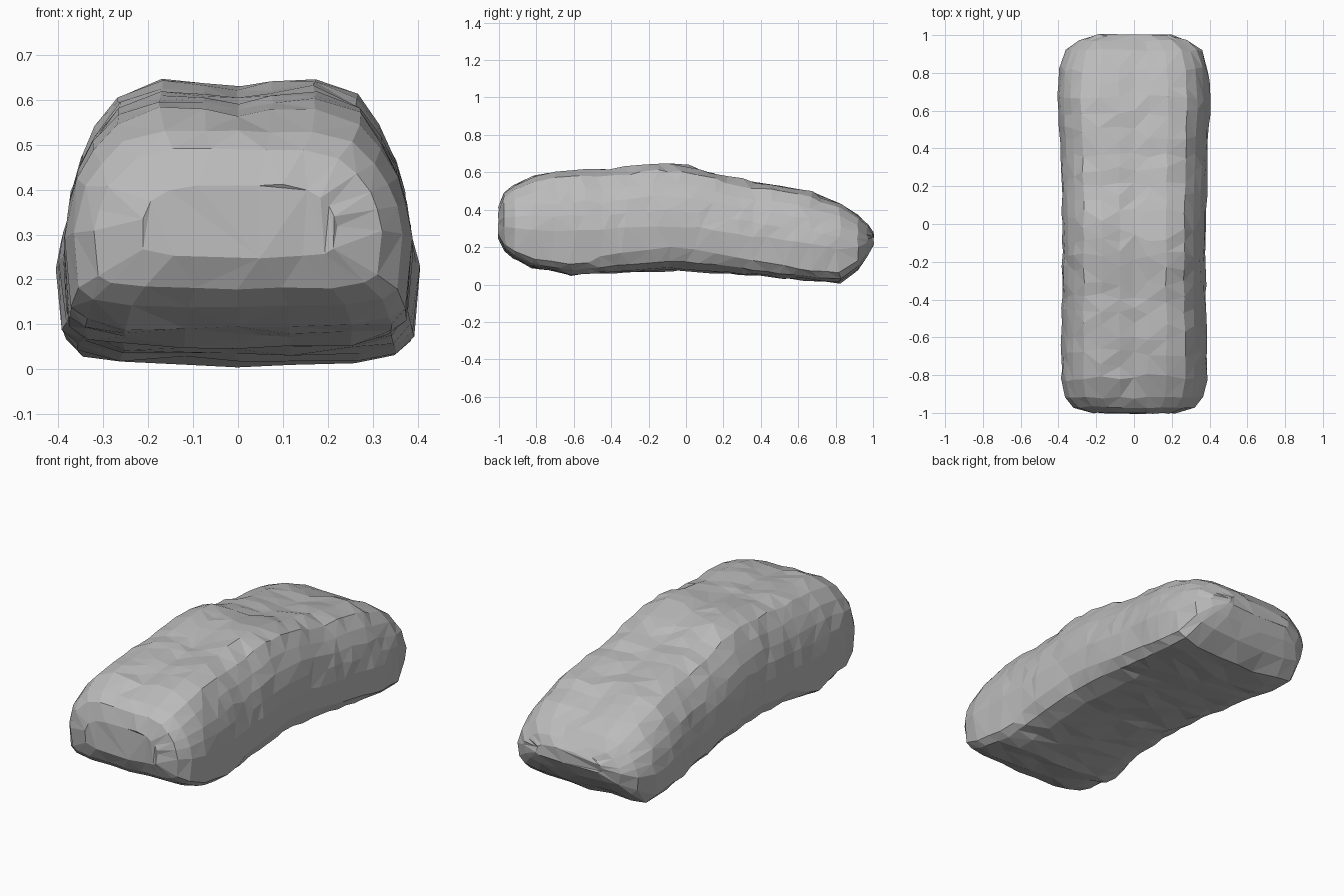
import bpy, bmesh, random
from mathutils import Vector

random.seed(4)
cube = bpy.data.objects.get("Cube")
if cube:
    bpy.data.objects.remove(cube, do_unlink=True)

stone = bpy.data.materials.new("stone grey")
stone.use_nodes = True
stone.diffuse_color = (0.5, 0.5, 0.5, 1)
stone.node_tree.nodes["Principled BSDF"].inputs["Base Color"].default_value = (0.5, 0.5, 0.5, 1)

# Body stations: y, bottom z, top z, half width, bottom corner height
STATIONS = [
    (-1.0, .25, .41, .22, .02), (-.97, .18, .49, .32, .03),
    (-.92, .14, .53, .365, .04), (-.82, .09, .58, .385, .05),
    (-.6, .05, .61, .385, .05), (-.4, .065, .615, .38, .1),
    (-.14, .075, .645, .38, .12), (0, .075, .635, .38, .12),
    (.2, .06, .58, .385, .1), (.4, .045, .54, .39, .08),
    (.65, .02, .505, .405, .06), (.82, .01, .435, .395, .06),
    (.92, .08, .37, .36, .05), (.97, .15, .32, .29, .03), (1.0, .21, .28, .2, .01)]
STEP = .075


def station_at(y):
    for a, b in zip(STATIONS, STATIONS[1:]):
        if y <= b[0]:
            return Vector(a).lerp(Vector(b), (y - a[0]) / (b[0] - a[0]))
    return Vector(STATIONS[-1])


def section(station):
    """Closed outline: broad flat underside, upright flanks, sloping shoulders."""
    y, low, high, w, corner = station
    h = high - low
    dip = .015 if abs(y) < .9 else 0
    half = [(.3, low), (.65, low + .08 * corner), (.88, low + .4 * corner),
            (.97, low + corner), (1, low + .42 * h), (.97, low + .57 * h),
            (.92, low + .7 * h), (.83, low + .82 * h), (.7, low + .94 * h),
            (.45, high), (.2, high - .4 * dip)]
    right = [(u * w, z) for u, z in half]
    left = [(-x, z) for x, z in reversed(right)]
    return [Vector((x, y, z)) for x, z in
            [(0, low)] + right + [(0, high - dip)] + left]


# Stations at the rounded ends, evenly spaced ones along the middle
ys = [s[0] for s in STATIONS if abs(s[0]) > .8]
count = int(1.6 / STEP)
ys = sorted(ys + [-.76 + i * STEP for i in range(count)])

bm = bmesh.new()
rings = []
for y in ys:
    ring = []
    rough = .009 if abs(y) < .9 else .003
    for p in section(station_at(y)):
        p += Vector((random.uniform(-.5, .5) * rough, random.uniform(-2, 2) * rough,
                     random.uniform(-.8, .8) * rough))
        ring.append(bm.verts.new(p))
    rings.append(ring)
for a, b in zip(rings, rings[1:]):
    n = len(a)
    for i in range(n):
        j = (i + 1) % n
        bm.faces.new((a[i], a[j], b[j], b[i]))
bm.faces.new(rings[0])
bm.faces.new(rings[-1])
bmesh.ops.triangulate(bm, faces=bm.faces[:])
bmesh.ops.recalc_face_normals(bm, faces=bm.faces[:])

mesh = bpy.data.meshes.new("stone_body")
bm.to_mesh(mesh)
bm.free()
mesh.materials.append(stone)
body = bpy.data.objects.new("stone_body", mesh)
bpy.context.collection.objects.link(body)

# Merge small facets into larger irregular ones
chip = body.modifiers.new("chipped facets", "DECIMATE")
chip.ratio = .8
